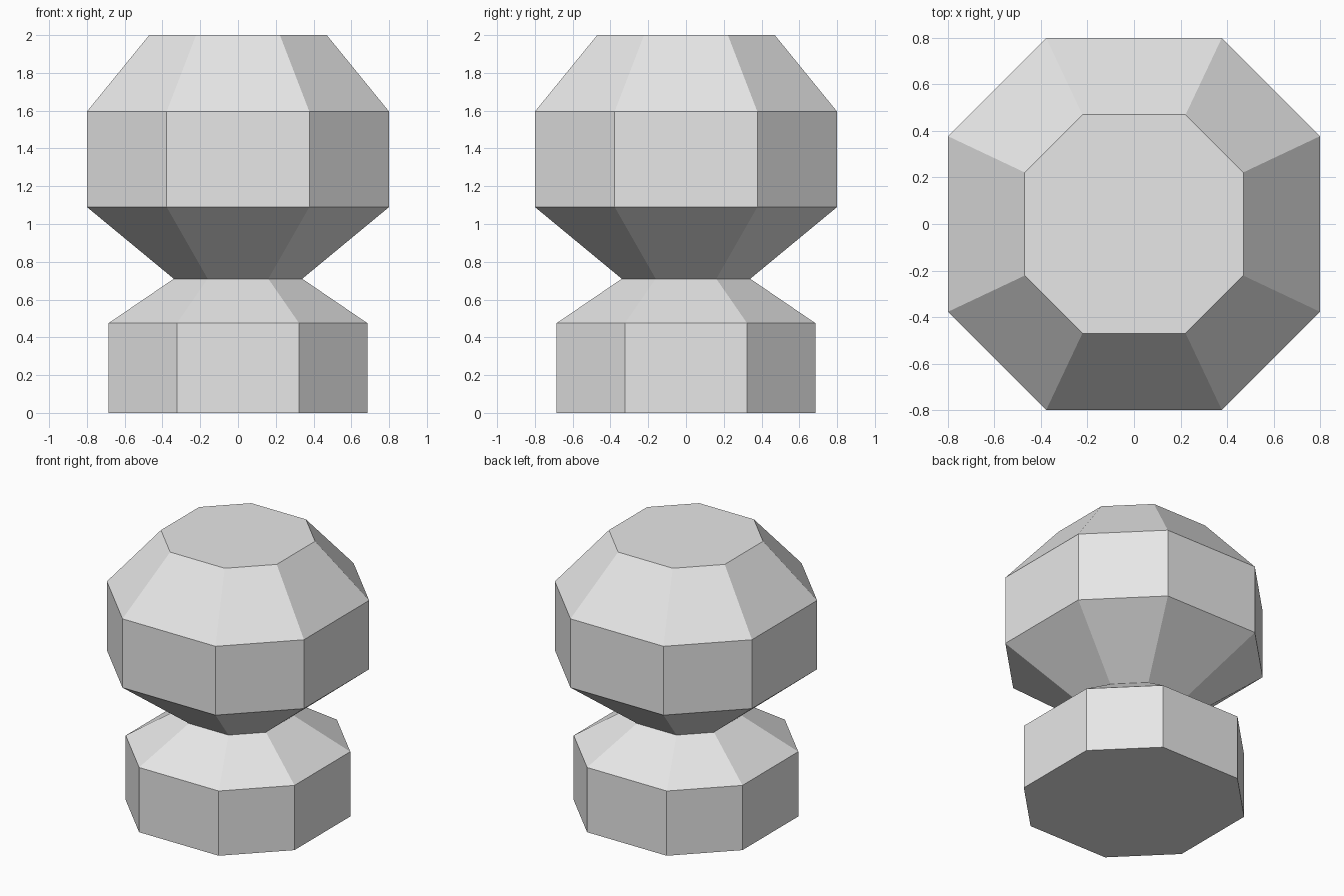
import bpy
import bmesh

cube = bpy.data.objects.get("Cube")
if cube:
    bpy.data.objects.remove(cube, do_unlink=True)

# Plain grey material
grey = bpy.data.materials.new("plain grey")
grey.use_nodes = True
colour = (0.8, 0.8, 0.8, 1)
grey.diffuse_color = colour
grey.node_tree.nodes["Principled BSDF"].inputs["Base Color"].default_value = colour

# Half-width and height of each ring: base, shoulder, neck, head, crown
PROFILE = [(0.685, 0), (0.685, 0.475), (0.34, 0.71),
           (0.8, 1.09), (0.8, 1.595), (0.47, 2)]
SIDE_RATIO = 0.472  # half the flat side over the half-width


def octagon_ring(bm, r, z):
    """Octagon with flat sides facing the axes, corners cut from a square."""
    c = r * SIDE_RATIO
    quarter = [(r, -c), (r, c)]
    ring = []
    for _ in range(4):
        ring += [bm.verts.new((x, y, z)) for x, y in quarter]
        quarter = [(-y, x) for x, y in quarter]
    return ring


# Post: octagonal base, pinched neck and faceted head
bm = bmesh.new()
rings = [octagon_ring(bm, r, z) for r, z in PROFILE]
for low, high in zip(rings, rings[1:]):
    for i in range(8):
        j = (i + 1) % 8
        bm.faces.new((low[i], low[j], high[j], high[i]))
bm.faces.new(rings[0][::-1])
bm.faces.new(rings[-1])
bmesh.ops.recalc_face_normals(bm, faces=bm.faces[:])

mesh = bpy.data.meshes.new("octagonal_post")
bm.to_mesh(mesh)
bm.free()
mesh.materials.append(grey)
post = bpy.data.objects.new("octagonal_post", mesh)
bpy.context.collection.objects.link(post)
